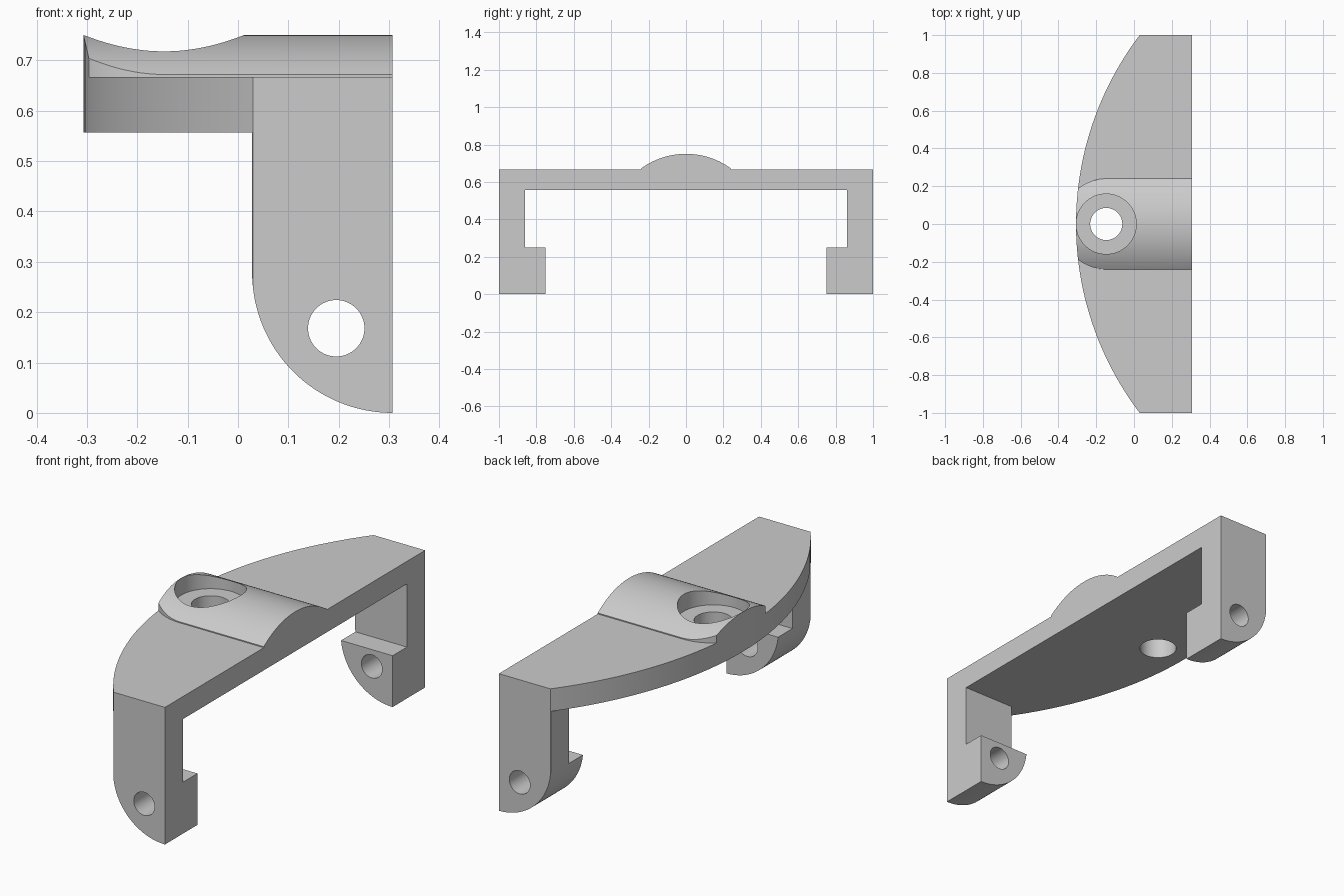
import bpy, bmesh
from math import sin, cos, pi, asin, sqrt

cube = bpy.data.objects.get("Cube")
if cube:
    bpy.data.objects.remove(cube, do_unlink=True)

grey = bpy.data.materials.new("plain grey")
grey.use_nodes = True
grey.diffuse_color = (0.6, 0.6, 0.6, 1)
grey.node_tree.nodes["Principled BSDF"].inputs["Base Color"].default_value = (0.6, 0.6, 0.6, 1)


def arc(cx, cy, r, a0, a1, n):
    return [(cx + r * cos(a0 + (a1 - a0) * i / n), cy + r * sin(a0 + (a1 - a0) * i / n))
            for i in range(n + 1)]


def prism(name, profile, axis, lo, hi):
    """Extrude a 2D profile along x, y or z."""
    place = {"x": lambda a, b, t: (t, a, b),
             "y": lambda a, b, t: (a, t, b),
             "z": lambda a, b, t: (a, b, t)}[axis]
    bm = bmesh.new()
    face = bm.faces.new([bm.verts.new(place(a, b, lo)) for a, b in profile])
    moved = bmesh.ops.extrude_face_region(bm, geom=[face])["geom"]
    bmesh.ops.translate(bm, vec=place(0, 0, hi - lo),
                        verts=[v for v in moved if isinstance(v, bmesh.types.BMVert)])
    bmesh.ops.recalc_face_normals(bm, faces=bm.faces)
    mesh = bpy.data.meshes.new(name)
    bm.to_mesh(mesh)
    bm.free()
    mesh.materials.append(grey)
    obj = bpy.data.objects.new(name, mesh)
    bpy.context.collection.objects.link(obj)
    return obj


def combine(target, tool, operation):
    """Apply an exact boolean and remove the tool."""
    mod = target.modifiers.new("boolean", "BOOLEAN")
    mod.operation, mod.solver, mod.object = operation, "EXACT", tool
    bpy.context.view_layer.objects.active = target
    bpy.ops.object.modifier_apply(modifier=mod.name)
    bpy.data.objects.remove(tool, do_unlink=True)


BACK, LEG_FRONT, TOP, UNDER = 0.307, 0.028, 0.667, 0.557
HOLE_X = -0.147

# Bridge with two hooked legs
half = [(0.86, UNDER), (0.86, 0.25), (0.75, 0.25), (0.75, 0), (1, 0), (1, TOP)]
bracket = prism("bracket", half + [(-y, z) for y, z in reversed(half)], "x", -0.45, 0.4)

# Domed ridge with a rounded front end
r = 0.408
a = asin(0.28 / r)
ridge = prism("ridge", arc(0, 0.75 - r, r, pi / 2 - a, pi / 2 + a, 48)
              + [(-0.28, 0.6), (0.28, 0.6)], "x", -0.6, 0.6)
slot = prism("ridge_outline", arc(HOLE_X, 0, 0.24, pi / 2, 3 * pi / 2, 48)
             + [(0.4, -0.24), (0.4, 0.24)], "z", 0.58, 0.9)
combine(ridge, slot, "INTERSECT")
combine(bracket, ridge, "UNION")

# Bowed front edge and straight back
R = 1.652
a = asin(1.05 / R)
outline = prism("bow_outline", arc(R - 0.307, 0, R, pi - a, pi + a, 64)
                + [(BACK, -1.05), (BACK, 1.05)], "z", -0.2, 1)
combine(bracket, outline, "INTERSECT")

# Leg fronts with quarter-round toes
rad = BACK - LEG_FRONT
toe = prism("toe_cutter", [(-0.6, UNDER), (LEG_FRONT, UNDER)]
            + arc(BACK, rad, rad, pi, 3 * pi / 2, 32)
            + [(BACK, -0.1), (-0.6, -0.1)], "y", -1.2, 1.2)
combine(bracket, toe, "DIFFERENCE")

# Pivot holes, screw hole and counterbore
for name, cx, cy, radius, axis, lo, hi in [
        ("pivot_hole", 0.195, 0.168, 0.056, "y", -1.2, 1.2),
        ("screw_hole", HOLE_X, 0, 0.085, "z", 0.4, 0.9),
        ("counterbore", HOLE_X, 0, 0.159, "z", TOP, 0.9)]:
    drill = prism(name, arc(cx, cy, radius, 0, 2 * pi, 64)[:-1], axis, lo, hi)
    combine(bracket, drill, "DIFFERENCE")

bpy.ops.object.select_all(action="DESELECT")
bracket.select_set(True)
bpy.context.view_layer.objects.active = bracket
bpy.ops.object.shade_smooth_by_angle(angle=0.5)
